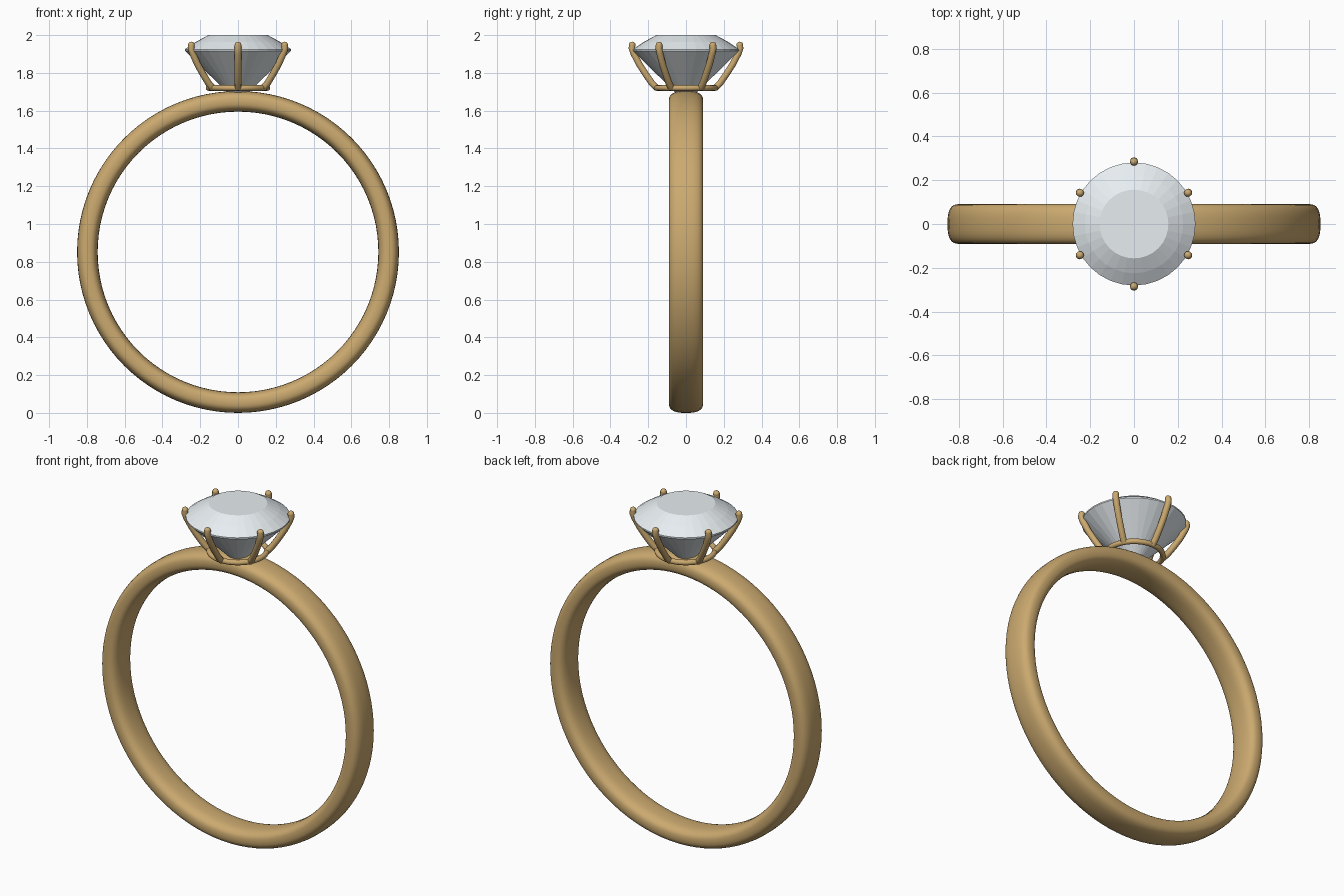
import bpy, math
from math import sin, cos, pi

if "Cube" in bpy.data.objects:
    bpy.data.objects.remove(bpy.data.objects["Cube"])


def material(name, rgb):
    m = bpy.data.materials.new(name)
    m.diffuse_color = (*rgb, 1)
    m.use_nodes = True
    m.node_tree.nodes["Principled BSDF"].inputs["Base Color"].default_value = m.diffuse_color
    return m


gold = material("gold", (0.60, 0.40, 0.16))
crystal = material("crystal", (0.80, 0.85, 0.88))


def make_object(name, verts, faces, mat, smooth):
    me = bpy.data.meshes.new(name)
    me.from_pydata(verts, [], faces)
    me.materials.append(mat)
    me.polygons.foreach_set("use_smooth", [smooth] * len(me.polygons))
    ob = bpy.data.objects.new(name, me)
    bpy.context.collection.objects.link(ob)
    return ob


# Band: superellipse section swept around the y axis
def band(center_z, r_in, r_out, half_w, n=96, m=32, power=2.7):
    mid, half_t = (r_in + r_out) / 2, (r_out - r_in) / 2

    def se(v):
        return math.copysign(abs(v) ** (2 / power), v)
    verts = []
    for i in range(n):
        a = 2 * pi * i / n
        for j in range(m):
            t = 2 * pi * j / m
            r, y = mid + half_t * se(cos(t)), half_w * se(sin(t))
            verts.append((r * sin(a), y, center_z + r * cos(a)))
    faces = [(i * m + j, i * m + (j + 1) % m,
              (i + 1) % n * m + (j + 1) % m, (i + 1) % n * m + j)
             for i in range(n) for j in range(m)]
    make_object("band", verts, faces, gold, True)


band(0.852, 0.743, 0.852, 0.091)

# Collar ring under the stone
bpy.ops.mesh.primitive_torus_add(location=(0, 0, 1.72), major_radius=0.155,
                                 minor_radius=0.015, major_segments=48, minor_segments=12)
collar = bpy.context.object
collar.name = "setting_collar"
collar.data.materials.append(gold)
bpy.ops.object.shade_smooth()

# Six curved prongs with rounded tips (distance from axis, height)
path = [(0.153, 1.718), (0.18, 1.745), (0.215, 1.795), (0.25, 1.85),
        (0.278, 1.905), (0.287, 1.93), (0.285, 1.947)]
for k in range(6):
    a = pi / 6 + k * pi / 3
    cu = bpy.data.curves.new("prong", 'CURVE')
    cu.dimensions = '3D'
    cu.bevel_depth = 0.018
    cu.bevel_resolution = 3
    cu.use_fill_caps = True
    cu.materials.append(gold)
    sp = cu.splines.new('POLY')
    sp.points.add(len(path) - 1)
    for p, (r, z) in zip(sp.points, path):
        p.co = (r * cos(a), r * sin(a), z, 1)
    ob = bpy.data.objects.new(f"prong_{k + 1}", cu)
    bpy.context.collection.objects.link(ob)
    r, z = path[-1]
    bpy.ops.mesh.primitive_uv_sphere_add(segments=16, ring_count=8, radius=0.018,
                                         location=(r * cos(a), r * sin(a), z))
    tip = bpy.context.object
    tip.name = f"prong_tip_{k + 1}"
    tip.data.materials.append(gold)
    bpy.ops.object.shade_smooth()

# Round-cut stone: table, crown, girdle and pavilion, flat facets
n = 32
rings = [(0.157, 2.0), (0.225, 1.963), (0.281, 1.925), (0.281, 1.917)]
verts = [(r * cos(2 * pi * i / n), r * sin(2 * pi * i / n), z)
         for r, z in rings for i in range(n)]
verts.append((0, 0, 1.64))
faces = [tuple(range(n))]
for k in range(len(rings) - 1):
    for i in range(n):
        j = (i + 1) % n
        faces.append((k * n + i, (k + 1) * n + i, (k + 1) * n + j, k * n + j))
last = (len(rings) - 1) * n
faces += [(last + i, len(verts) - 1, last + (i + 1) % n) for i in range(n)]
make_object("stone", verts, faces, crystal, False)
